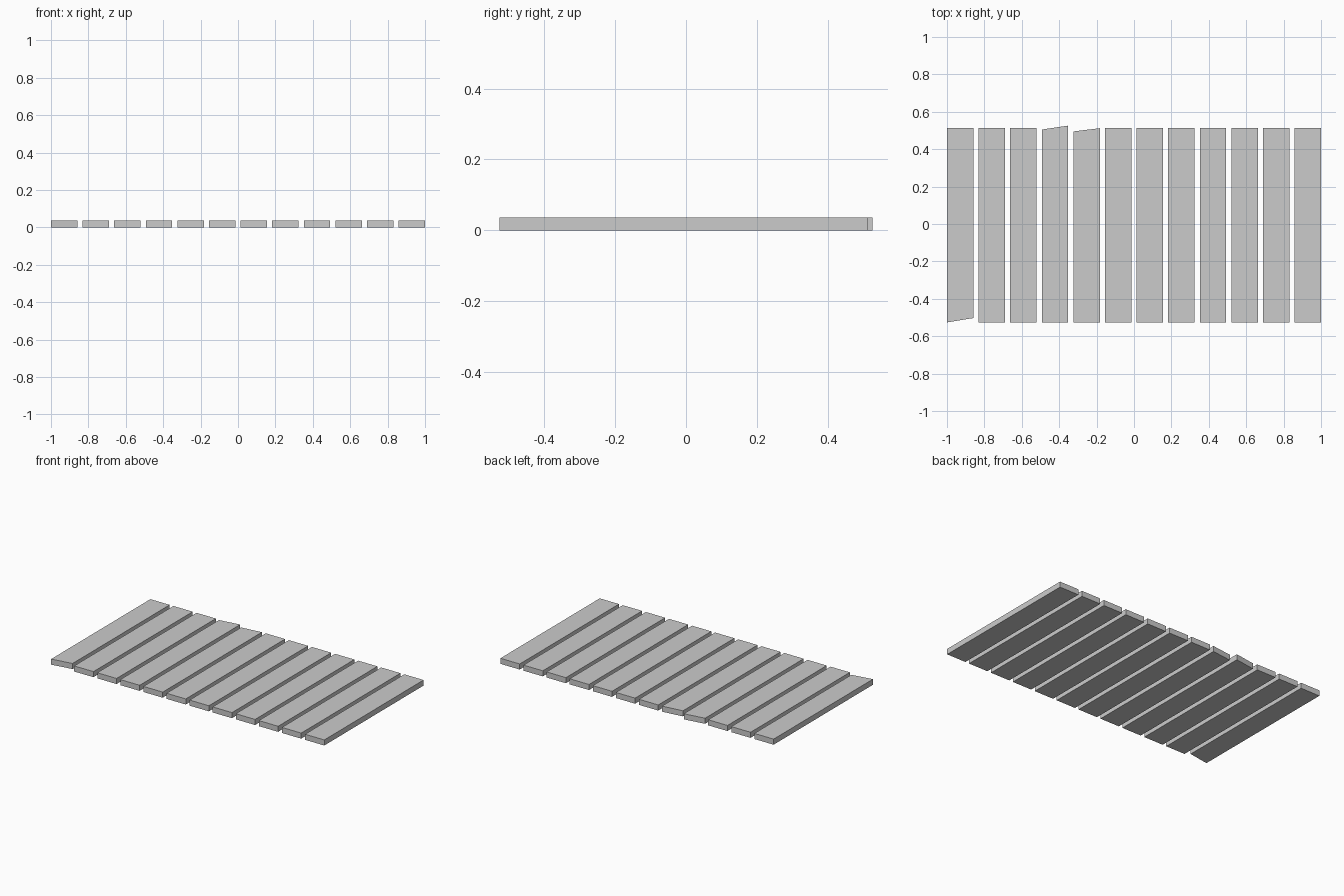
import bpy, bmesh

if "Cube" in bpy.data.objects:
    bpy.data.objects.remove(bpy.data.objects["Cube"])

COUNT, WIDTH, HEIGHT = 12, 0.141, 0.037
PITCH = (2 - WIDTH) / (COUNT - 1)
FRONT, BACK = -0.526, 0.512

# Plank ends cut at a slant: index -> (y at left, y at right)
slant_front = {0: (FRONT, -0.503)}
slant_back = {3: (0.505, 0.526), 4: (0.495, BACK)}


def plank(name, x, front, back):
    """Extrude a four-sided outline upward into a plank."""
    bm = bmesh.new()
    outline = [(x, front[0]), (x + WIDTH, front[1]),
               (x + WIDTH, back[1]), (x, back[0])]
    face = bm.faces.new([bm.verts.new((px, py, 0)) for px, py in outline])
    top = bmesh.ops.extrude_face_region(bm, geom=[face], use_keep_orig=True)
    verts = [v for v in top["geom"] if isinstance(v, bmesh.types.BMVert)]
    bmesh.ops.translate(bm, verts=verts, vec=(0, 0, HEIGHT))
    bmesh.ops.recalc_face_normals(bm, faces=bm.faces)
    mesh = bpy.data.meshes.new(name)
    bm.to_mesh(mesh)
    bm.free()
    bpy.context.collection.objects.link(bpy.data.objects.new(name, mesh))


# Row of floor planks with even gaps
for i in range(COUNT):
    plank(f"plank_{i + 1:02d}", -1 + i * PITCH,
          slant_front.get(i, (FRONT, FRONT)), slant_back.get(i, (BACK, BACK)))
